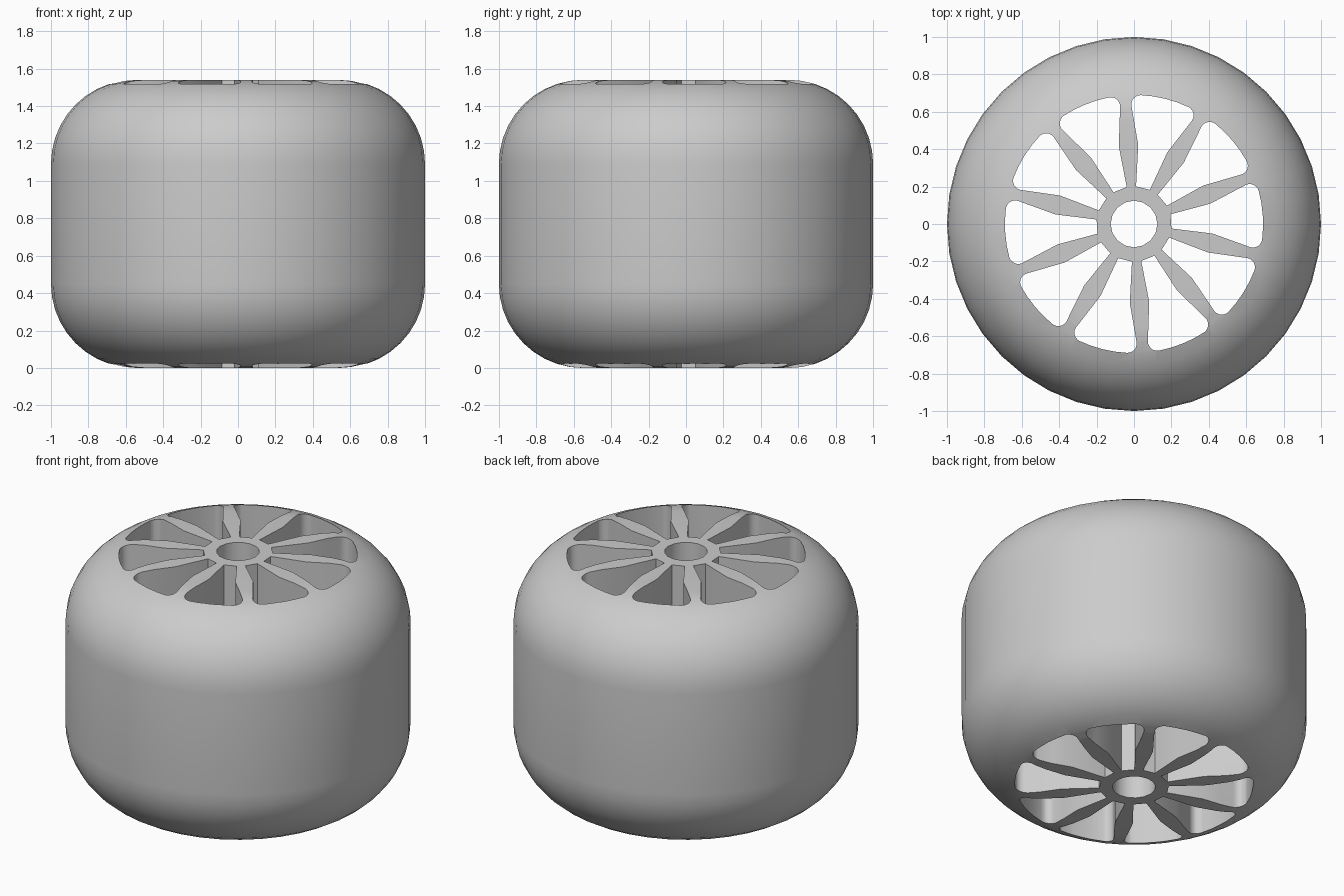
import bpy, bmesh, math
from math import sin, cos, pi, radians
from mathutils import Vector

HEIGHT, RADIUS, CORNER = 1.54, 1.0, 0.45
SPOKES, FIRST_SPOKE = 10, radians(22)
HOLE_OUTER, ROUND = 0.69, 0.05

if "Cube" in bpy.data.objects:
    bpy.data.objects.remove(bpy.data.objects["Cube"], do_unlink=True)

grey = bpy.data.materials.new("grey")
grey.use_nodes = True
colour = (0.6, 0.6, 0.6, 1)
grey.diffuse_color = colour
grey.node_tree.nodes["Principled BSDF"].inputs["Base Color"].default_value = colour


def add_object(name, bm):
    bmesh.ops.recalc_face_normals(bm, faces=bm.faces)
    mesh = bpy.data.meshes.new(name)
    bm.to_mesh(mesh)
    bm.free()
    mesh.materials.append(grey)
    obj = bpy.data.objects.new(name, mesh)
    bpy.context.collection.objects.link(obj)
    return obj


# Rounded barrel, spun from a profile with quarter-round shoulders
def barrel():
    bm = bmesh.new()
    steps = 10
    arc = [(RADIUS - CORNER + CORNER * cos(a), CORNER * sin(a))
           for a in (i * pi / 2 / steps for i in range(steps + 1))]
    lower = [(r, CORNER - z) for r, z in reversed(arc)]
    upper = [(r, HEIGHT - CORNER + z) for r, z in arc]
    verts = [bm.verts.new((r, 0, z)) for r, z in lower + upper]
    edges = [bm.edges.new(pair) for pair in zip(verts, verts[1:])]
    bmesh.ops.spin(bm, geom=verts + edges, cent=(0, 0, 0), axis=(0, 0, 1),
                   angle=2 * pi, steps=40, use_merge=True)
    bmesh.ops.remove_doubles(bm, verts=bm.verts, dist=1e-5)
    bmesh.ops.holes_fill(bm, edges=[e for e in bm.edges if e.is_boundary], sides=0)
    return add_object("wheel", bm)


# One side of the gap next to a spoke, from hub to rounded outer corner
def gap_side():
    points = [Vector((0.2, 0.025)), Vector((0.42, 0.052))]
    offset = 0.03 + ROUND
    reach = HOLE_OUTER - ROUND
    centre = Vector((math.sqrt(reach ** 2 - offset ** 2), offset))
    end = math.atan2(centre.y, centre.x)
    for i in range(7):
        a = -pi / 2 + (end + pi / 2) * i / 6
        points.append(centre + ROUND * Vector((cos(a), sin(a))))
    return points, end


# Full outline of a gap, starting at the spoke on its clockwise side
def gap_outline():
    side, start = gap_side()
    pitch = 2 * pi / SPOKES
    rim = [HOLE_OUTER * Vector((cos(a), sin(a)))
           for a in (start + (pitch - 2 * start) * i / 4 for i in (1, 2, 3))]
    other = [Vector((p.x * cos(pitch) + p.y * sin(pitch),
                     p.x * sin(pitch) - p.y * cos(pitch))) for p in reversed(side)]
    return side + rim + other


def add_prism(bm, outline, turn=0):
    c, s = cos(turn), sin(turn)
    face = bm.faces.new([bm.verts.new((p.x * c - p.y * s, p.x * s + p.y * c, -0.1))
                         for p in outline])
    moved = bmesh.ops.extrude_face_region(bm, geom=[face])["geom"]
    bmesh.ops.translate(bm, vec=(0, 0, HEIGHT + 0.2),
                        verts=[v for v in moved if isinstance(v, bmesh.types.BMVert)])


# Cutter for the gaps between spokes and the axle bore
def cutter():
    bm = bmesh.new()
    outline = gap_outline()
    for i in range(SPOKES):
        add_prism(bm, outline, FIRST_SPOKE + i * 2 * pi / SPOKES)
    sides = 16
    add_prism(bm, [0.125 * Vector((cos(i * 2 * pi / sides), sin(i * 2 * pi / sides)))
                   for i in range(sides)])
    obj = add_object("spoke_gap_cutter", bm)
    obj.hide_render = True
    return obj


wheel, gaps = barrel(), cutter()
cut = wheel.modifiers.new("gaps", "BOOLEAN")
cut.operation, cut.solver, cut.object = "DIFFERENCE", "EXACT", gaps

bpy.ops.object.select_all(action="DESELECT")
wheel.select_set(True)
bpy.context.view_layer.objects.active = wheel
bpy.ops.object.modifier_apply(modifier=cut.name)
bpy.data.objects.remove(gaps, do_unlink=True)
bpy.ops.object.shade_smooth_by_angle(angle=radians(30))
